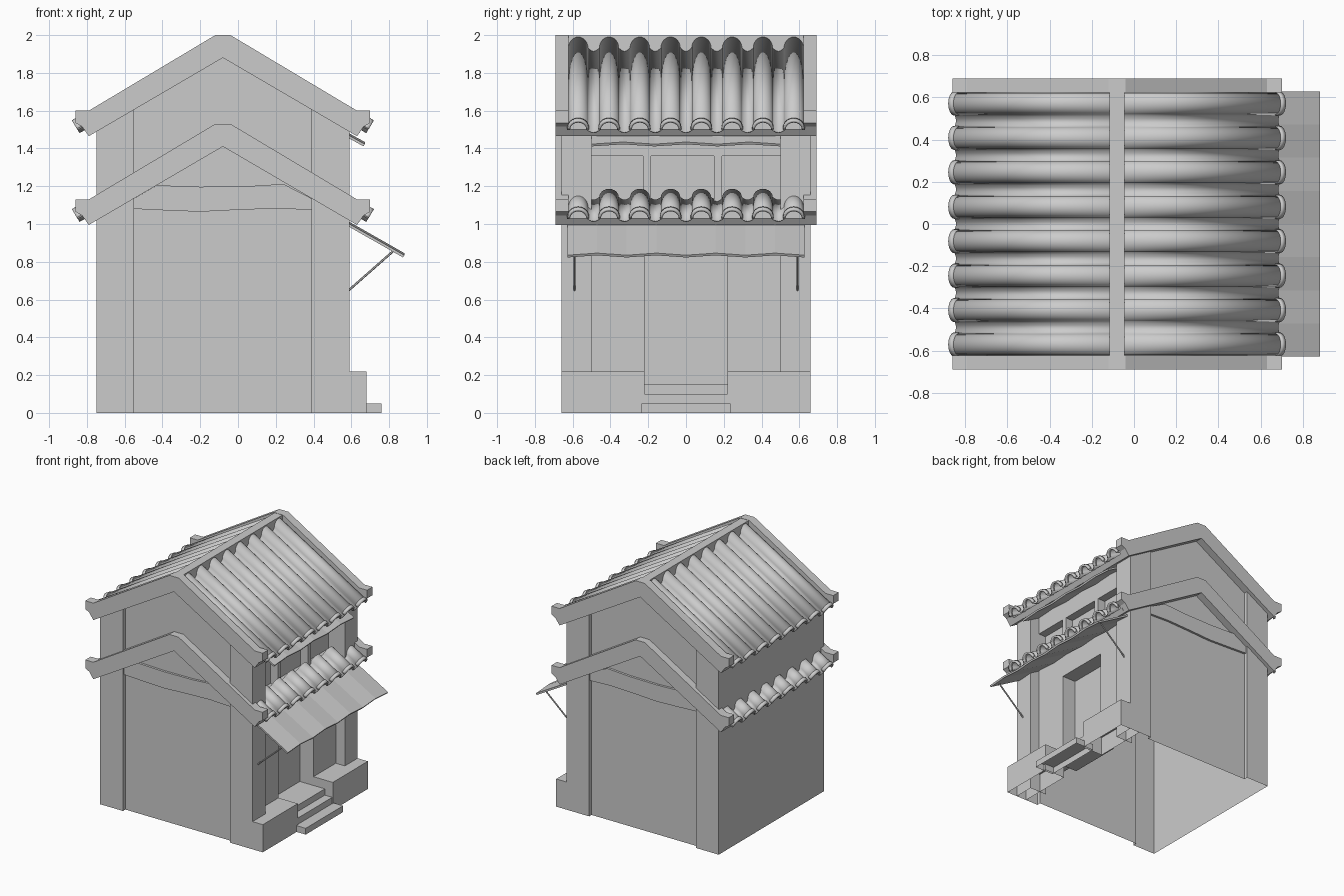
import bpy, bmesh, math
from mathutils import Vector

if "Cube" in bpy.data.objects:
    bpy.data.objects.remove(bpy.data.objects["Cube"])

CX = -0.08                              # ridge line x
D = Vector((0.863, 0, -0.505))          # down-slope direction (+x side)
N = Vector((0.505, 0, 0.863))           # roof normal (+x side)


def finish(name, bm, smooth=False):
    bmesh.ops.recalc_face_normals(bm, faces=bm.faces[:])
    me = bpy.data.meshes.new(name)
    bm.to_mesh(me)
    bm.free()
    ob = bpy.data.objects.new(name, me)
    bpy.context.collection.objects.link(ob)
    if smooth:
        bpy.context.view_layer.objects.active = ob
        ob.select_set(True)
        bpy.ops.object.shade_smooth_by_angle(angle=math.radians(35))
        ob.select_set(False)
    return ob


def prism(name, pts, y0, y1):
    """Extrude an x-z outline along y."""
    bm = bmesh.new()
    f = bm.faces.new([bm.verts.new((x, y0, z)) for x, z in pts])
    r = bmesh.ops.extrude_face_region(bm, geom=[f])
    vs = [g for g in r["geom"] if isinstance(g, bmesh.types.BMVert)]
    bmesh.ops.translate(bm, verts=vs, vec=(0, y1 - y0, 0))
    return finish(name, bm)


def box(name, x0, x1, y0, y1, z0, z1, open_bottom=False):
    ob = prism(name, [(x0, z0), (x1, z0), (x1, z1), (x0, z1)], y0, y1)
    if open_bottom:
        bm = bmesh.new()
        bm.from_mesh(ob.data)
        low = [f for f in bm.faces if f.normal.z < -0.9]
        bmesh.ops.delete(bm, geom=low, context='FACES')
        bm.to_mesh(ob.data)
        bm.free()
    return ob


def mirror(pts):
    """Complete a right-half outline symmetrically about the ridge."""
    return pts + [(2 * CX - x, z) for x, z in reversed(pts) if abs(x - CX) > 1e-4]


def sheet(name, rows, thick, smooth=True):
    """Skin a grid of points and give it thickness."""
    bm = bmesh.new()
    g = [[bm.verts.new(p) for p in row] for row in rows]
    for a, b in zip(g, g[1:]):
        for i in range(len(a) - 1):
            bm.faces.new((a[i], a[i + 1], b[i + 1], b[i]))
    ob = finish(name, bm, smooth)
    m = ob.modifiers.new("thickness", 'SOLIDIFY')
    m.thickness = thick
    m.offset = 0
    return ob


def slope_pt(side, dz, u, y, h):
    p = Vector((0.69, y, 1.50 + dz)) + D * u + N * h
    if side < 0:
        p.x = 2 * CX - p.x
    return p


TILE_Y = [-0.5705 + 0.163 * i for i in range(8)]


def arc(yc, r, n=12):
    return [(yc - r * math.cos(math.pi * k / n), r * math.sin(math.pi * k / n)) for k in range(n + 1)]


def tiles(name, side, dz, length):
    # barrel tiles joined by sagging pans
    prof = [(-0.63, 0)]
    for i, yc in enumerate(TILE_Y):
        prof += arc(yc, 0.048)
        if i < 7:
            prof += [(yc + 0.048 + 0.067 * k / 6, -0.018 * math.sin(math.pi * k / 6)) for k in range(1, 6)]
    prof.append((0.63, 0))
    sheet(name, [[slope_pt(side, dz, u, y, h) for y, h in prof] for u in (-length, 0)], 0.008)
    # thick lip at each tile end
    for yc in TILE_Y:
        sheet(name + "_lip", [[slope_pt(side, dz, u, y, h) for y, h in arc(yc, 0.05)]
                              for u in (-0.025, 0.001)], 0.014)


# --- wall shell: plan outline with corner pilasters, open below, trimmed by roof
half = [(0.44, 0.5), (0.59, 0.5), (0.59, 0.66), (0.39, 0.66), (0.39, 0.63),
        (-0.55, 0.63), (-0.55, 0.66), (-0.75, 0.66)]
plan = half + [(x, -y) for x, y in reversed(half)]
bm = bmesh.new()
lo = [bm.verts.new((x, y, 0)) for x, y in plan]
hi = [bm.verts.new((x, y, 2.1)) for x, y in plan]
for i in range(len(plan) - 1):
    bm.faces.new((lo[i], lo[i + 1], hi[i + 1], hi[i]))
for s in (1, -1):
    bmesh.ops.bisect_plane(bm, geom=bm.verts[:] + bm.edges[:] + bm.faces[:],
                           plane_co=(CX, 0, 1.91), plane_no=(0.505 * s, 0, 0.863), clear_outer=True)
finish("wall_shell", bm)

# --- shop front, door and upper window
for s in (1, -1):
    y0, y1 = sorted((0.22 * s, 0.5 * s))
    box("shop_wall", 0.39, 0.51, y0, y1, 0.15, 1.1)
    y0, y1 = sorted((0.22 * s, 0.66 * s))
    box("plinth", 0.50, 0.68, y0, y1, 0, 0.22, True)
box("door_lintel", 0.39, 0.51, -0.22, 0.22, 0.87, 1.1)
box("door", 0.375, 0.39, -0.23, 0.23, 0.14, 0.88)
box("step_low", 0.60, 0.76, -0.235, 0.235, 0, 0.05, True)
box("step_middle", 0.55, 0.675, -0.22, 0.22, 0.05, 0.10)
box("step_top", 0.38, 0.61, -0.22, 0.22, 0.10, 0.15)
box("window_pane", 0.43, 0.445, -0.5, 0.5, 1.05, 1.45)
box("window_lintel", 0.44, 0.51, -0.5, 0.5, 1.36, 1.53)
box("window_sill", 0.44, 0.51, -0.5, 0.5, 1.04, 1.115)
for yc in (-0.206, 0.169):
    box("window_post", 0.44, 0.51, yc - 0.021, yc + 0.021, 1.1, 1.37)

# --- roof slabs, gable trims and ridge
slab = [(CX, 1.93), (0.655, 1.50), (0.63, 1.465), (CX, 1.88)]
prism("roof_slab", [slab[0], slab[1], slab[2], slab[3],
                    (2 * CX - 0.63, 1.465), (2 * CX - 0.655, 1.50)], -0.64, 0.64)
for s, xi in ((1, 0.50), (-1, 0.57)):
    pts = [(0.63, 0.995), (0.655, 1.03), (xi, 1.03 + 0.585 * (0.655 - xi)), (xi, 0.995 + 0.585 * (0.63 - xi))]
    if s < 0:
        pts = [(2 * CX - x, z) for x, z in pts]
    prism("lower_eave_slab", pts, -0.64, 0.64)

for dz, label in ((0, "upper"), (-0.47, "lower")):
    outer = [(-0.04, 2.0), (0.63, 1.60), (0.70, 1.60), (0.70, 1.535), (0.665, 1.515), (0.63, 1.465), (CX, 1.88)]
    outline = [(x, z + dz) for x, z in mirror(outer)]
    for s in (1, -1):
        y0, y1 = sorted((0.622 * s, 0.69 * s))
        prism(label + "_gable_trim", outline, y0, y1)
    for s in (1, -1):
        length = 0.885 if dz == 0 else (0.22 if s > 0 else 0.14)
        tiles(label + "_tiles", s, dz, length)
prism("ridge_beam", [(-0.115, 1.9), (-0.045, 1.9), (-0.045, 1.998), (-0.115, 1.998)], -0.625, 0.625)

# --- uneven plaster beams on both gables
beam = [(-0.55, 1.08), (-0.38, 1.072), (-0.2, 1.065), (0, 1.075), (0.2, 1.082), (0.39, 1.075),
        (0.39, 1.135), (0.24, 1.212), (0.05, 1.2), (-0.2, 1.197), (-0.43, 1.205), (-0.55, 1.135)]
for s in (1, -1):
    y0, y1 = sorted((0.62 * s, 0.648 * s))
    prism("gable_beam", beam, y0, y1)


# --- wavy awnings with struts
def awning(name, a, b, w, n):
    rows = []
    for x, z in (a, b):
        rows.append([(x, -w + 2 * w * i / n, z + (0.006 if i % 2 else -0.005)) for i in range(n + 1)])
    sheet(name, rows, 0.014, False)


awning("shop_awning", (0.52, 1.037), (0.877, 0.834), 0.628, 8)
awning("window_awning", (0.50, 1.515), (0.668, 1.422), 0.5, 6)
for y in (-0.59, 0.59):
    a, b = Vector((0.585, y, 0.648)), Vector((0.82, y, 0.855))
    bpy.ops.mesh.primitive_cylinder_add(vertices=6, radius=0.006, depth=(b - a).length, location=(a + b) / 2)
    ob = bpy.context.object
    ob.name = "awning_strut"
    ob.rotation_euler = (b - a).to_track_quat('Z', 'Y').to_euler()
